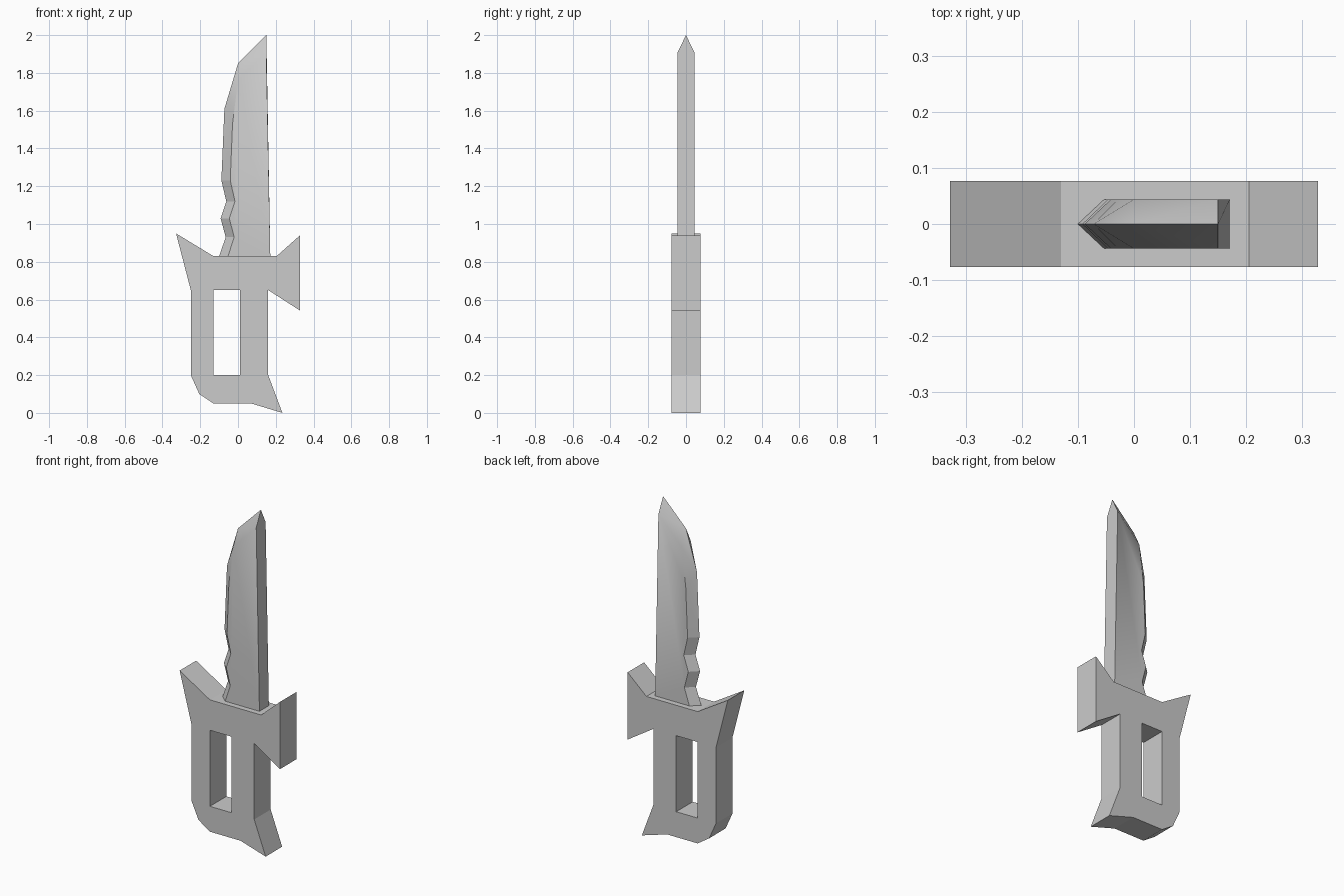
import bpy, bmesh, math

if "Cube" in bpy.data.objects:
    bpy.data.objects.remove(bpy.data.objects["Cube"])


def plate(name, loops, half):
    """Extruded flat plate from x,z outlines; inner loops become holes."""
    cu = bpy.data.curves.new(name, 'CURVE')
    cu.dimensions = '2D'
    cu.fill_mode = 'BOTH'
    cu.extrude = half
    for pts in loops:
        s = cu.splines.new('POLY')
        s.points.add(len(pts) - 1)
        for p, (x, z) in zip(s.points, pts):
            p.co = (x, z, 0, 1)
        s.use_cyclic_u = True
    ob = bpy.data.objects.new(name, cu)
    bpy.context.collection.objects.link(ob)
    ob.rotation_euler.x = math.pi / 2
    activate(ob)
    bpy.ops.object.convert(target='MESH')
    ob = bpy.context.object
    bm = bmesh.new()
    bm.from_mesh(ob.data)
    bmesh.ops.remove_doubles(bm, verts=bm.verts, dist=1e-4)
    bmesh.ops.recalc_face_normals(bm, faces=bm.faces)
    for f in bm.faces:
        f.smooth = False
    bm.to_mesh(ob.data)
    bm.free()
    return ob


def activate(ob):
    bpy.ops.object.select_all(action='DESELECT')
    ob.select_set(True)
    bpy.context.view_layer.objects.active = ob


# Handle with guard horns, pommel spike and finger slot
outline = [(-0.328, 0.95), (-0.13, 0.83), (0.205, 0.83), (0.328, 0.94),
           (0.328, 0.542), (0.16, 0.65), (0.16, 0.20), (0.235, 0.0),
           (0.07, 0.05), (-0.13, 0.05), (-0.205, 0.10), (-0.25, 0.20),
           (-0.25, 0.65)]
slot = [(-0.13, 0.20), (0.01, 0.20), (0.01, 0.65), (-0.13, 0.65)]
plate("handle", [outline, slot], 0.077)

# Blade: sharp edge line at y = 0, bevel line on both flat sides
edge = [(-0.10, 0.83), (-0.065, 0.93), (-0.092, 1.03), (-0.062, 1.12),
        (-0.088, 1.23), (-0.072, 1.61), (0.0, 1.85), (0.15, 2.0)]
bevel = [(-0.053, 0.83), (-0.02, 0.93), (-0.046, 1.03), (-0.016, 1.12),
         (-0.041, 1.23), (-0.029, 1.53), (0.0, 1.76), (0.15, 1.91)]
heel = (0.171, 0.83)
T = 0.044

bm = bmesh.new()
ridge = [bm.verts.new((x, 0, z)) for x, z in edge]
sides = []
for y in (-T, T):
    line = [bm.verts.new((x, y, z)) for x, z in bevel]
    back = bm.verts.new((heel[0], y, heel[1]))
    bm.faces.new(line + [back])
    for i in range(len(line) - 1):
        bm.faces.new((ridge[i], ridge[i + 1], line[i + 1], line[i]))
    sides.append((line, back))
(front, fb), (rear, rb) = sides
# Spine and base of the blade
bm.faces.new((fb, rb, rear[-1], ridge[-1], front[-1]))
bm.faces.new((ridge[0], front[0], fb, rb, rear[0]))
bmesh.ops.recalc_face_normals(bm, faces=bm.faces)
me = bpy.data.meshes.new("blade")
bm.to_mesh(me)
bm.free()
blade = bpy.data.objects.new("blade", me)
bpy.context.collection.objects.link(blade)

# Soft tip, crisp serrations
activate(blade)
bpy.ops.object.shade_smooth_by_angle(angle=math.radians(40))
for p in me.polygons:
    if p.center.z < 1.3 and len(p.vertices) == 4:
        p.use_smooth = False
